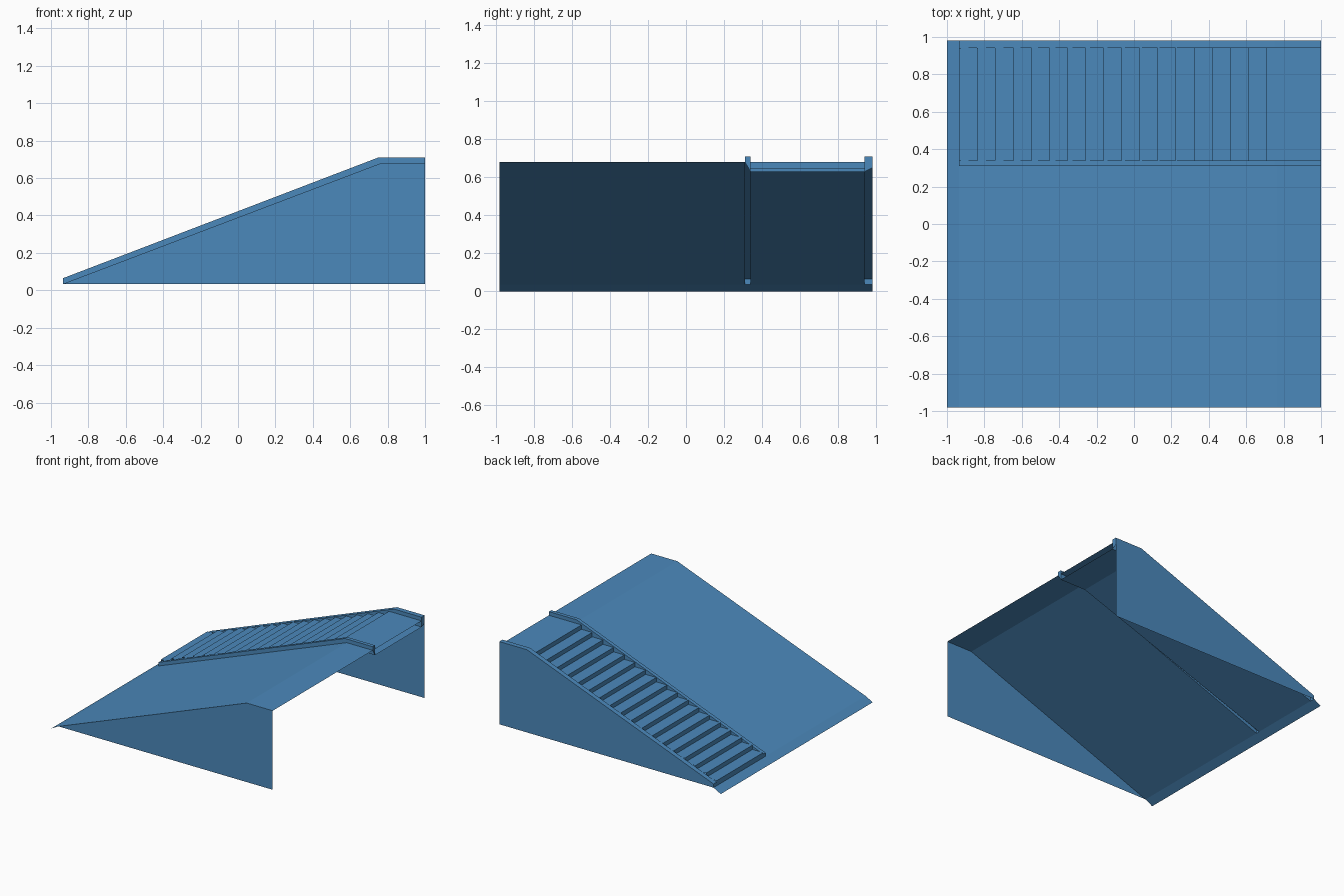
import bpy

cube = bpy.data.objects.get("Cube")
if cube:
    bpy.data.objects.remove(cube, do_unlink=True)

blue = bpy.data.materials.new("steel_blue")
blue.use_nodes = True
blue.diffuse_color = (0.071, 0.25, 0.5, 1)
blue.node_tree.nodes["Principled BSDF"].inputs["Base Color"].default_value = blue.diffuse_color


def build(name, faces):
    """Make one object from a list of polygons, each a list of points."""
    verts, polys = [], []
    for face in faces:
        polys.append(range(len(verts), len(verts) + len(face)))
        verts += face
    mesh = bpy.data.meshes.new(name)
    mesh.from_pydata(verts, [], [list(p) for p in polys])
    mesh.materials.append(blue)
    obj = bpy.data.objects.new(name, mesh)
    bpy.context.collection.objects.link(obj)


def strip(path, y0, y1):
    """Sweep an (x, z) path across y, facing up when x increases."""
    return [[(a, y0, b), (c, y0, d), (c, y1, d), (a, y1, b)]
            for (a, b), (c, d) in zip(path, path[1:])]


def panel(outline, y, back=False):
    """Upright face from an (x, z) outline, facing the front or the back."""
    face = [(x, y, z) for x, z in outline]
    return face[::-1] if back else face


def cap(outline, x, low=False):
    """Upright face from a (y, z) outline, facing +x or -x."""
    face = [(x, y, z) for y, z in outline]
    return face[::-1] if low else face


FOOT, HALF, FLOOR, TOP, RAIL, UNDER = -0.935, 0.98, 0.035, 0.68, 0.71, 0.63
IN0, IN1, OUT0 = 0.31, 0.34, 0.94      # rail edges in y
deck = [(FOOT, FLOOR), (0.765, TOP), (1, TOP)]
rail_top = [(FOOT, 0.065), (0.75, RAIL), (1, RAIL)]
base = [(FOOT, FLOOR), (0.765, UNDER), (1, UNDER)]

# Sloping deck, its lip at the foot, and the front side wall
build("ramp_deck", strip(deck, -HALF, IN0))
build("foot_lip", strip([(-1, 0), (FOOT, FLOOR)], -HALF, HALF))
build("front_wall", [panel([(FOOT, FLOOR), (1, FLOOR)] + deck[:0:-1], -HALF)])

# Back wall, which is also the outer face of the outer rail
build("back_wall", [panel([(FOOT, FLOOR), (1, FLOOR)] + rail_top[::-1], HALF, True)])

# Hollow rails either side of the stairs
cheek = base + rail_top[::-1]
build("inner_rail", strip(rail_top, IN0, IN1) + [
    panel(deck + rail_top[::-1], IN0),
    panel(cheek, IN1, True),
    cap([(IN0, TOP), (IN1, UNDER), (IN1, RAIL), (IN0, RAIL)], 1),
    cap([(IN0, FLOOR), (IN1, FLOOR), (IN1, 0.065), (IN0, 0.065)], FOOT, True)])
build("outer_rail", strip(rail_top, OUT0, HALF) + [
    panel(cheek, OUT0),
    cap([(OUT0, UNDER), (HALF, 0.65), (HALF, RAIL), (OUT0, RAIL)], 1),
    cap([(OUT0, FLOOR), (HALF, FLOOR), (HALF, 0.065), (OUT0, 0.065)], FOOT, True)])

# Stairs: risers and treads up to the landing, over a plain sloping base
STEPS, RUN, RISE = 17, 0.0965, 0.0355
steps = [(FOOT, FLOOR)]
for i in range(STEPS + 1):
    x, z = FOOT + i * RUN, TOP - (STEPS - i) * RISE
    steps += [(x, z), (x + RUN if i < STEPS else 1, z)]
build("stairs", strip(steps, IN1, OUT0))
build("stair_base", [f[::-1] for f in strip(base, IN1, OUT0)])
